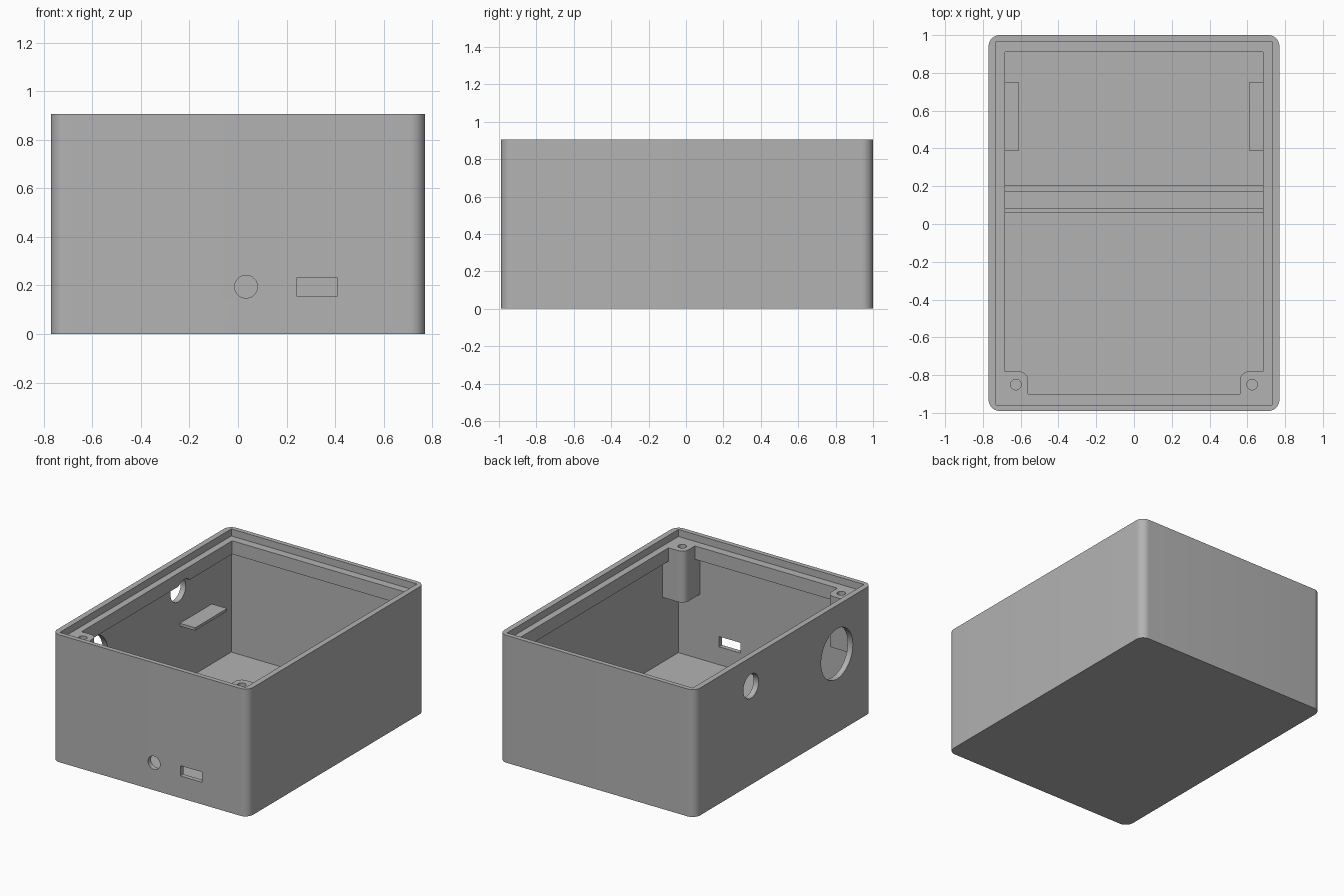
import bpy, bmesh, math
from mathutils import Matrix

if "Cube" in bpy.data.objects:
    bpy.data.objects.remove(bpy.data.objects["Cube"])

grey = bpy.data.materials.new("plain grey")
grey.diffuse_color = (0.45, 0.45, 0.45, 1)
grey.use_nodes = True
grey.node_tree.nodes["Principled BSDF"].inputs["Base Color"].default_value = grey.diffuse_color


def finish(name, bm):
    bmesh.ops.recalc_face_normals(bm, faces=bm.faces)
    me = bpy.data.meshes.new(name)
    bm.to_mesh(me)
    bm.free()
    me.materials.append(grey)
    ob = bpy.data.objects.new(name, me)
    bpy.context.collection.objects.link(ob)
    return ob


def block(name, x, y, z, radius=0, corner=None):
    """Box from ranges; optionally round its upright edges (all, or only the given corner)."""
    bm = bmesh.new()
    bmesh.ops.create_cube(bm, size=1)
    for v in bm.verts:
        v.co = [r[0] if c < 0 else r[1] for r, c in zip((x, y, z), v.co)]
    if radius:
        def chosen(e):
            a, b = e.verts
            upright = (a.co - b.co).xy.length < 1e-6
            return upright and (corner is None or
                                (abs(a.co.x - corner[0]) < 1e-5 and abs(a.co.y - corner[1]) < 1e-5))
        bmesh.ops.bevel(bm, geom=[e for e in bm.edges if chosen(e)], offset=radius,
                        offset_type='OFFSET', segments=10, profile=0.5, affect='EDGES')
    return finish(name, bm)


def rod(name, centre, radius, length, axis):
    rot = {'X': Matrix.Rotation(math.pi / 2, 4, 'Y'),
           'Y': Matrix.Rotation(math.pi / 2, 4, 'X'), 'Z': Matrix()}[axis]
    bm = bmesh.new()
    bmesh.ops.create_cone(bm, cap_ends=True, segments=48, radius1=radius, radius2=radius,
                          depth=length, matrix=Matrix.Translation(centre) @ rot)
    return finish(name, bm)


def combine(ob, tool, operation):
    """Apply a boolean and remove the tool."""
    mod = ob.modifiers.new("boolean", 'BOOLEAN')
    mod.operation, mod.object, mod.solver = operation, tool, 'EXACT'
    bpy.context.view_layer.objects.active = ob
    bpy.ops.object.modifier_apply(modifier=mod.name)
    bpy.data.objects.remove(tool)


WALL_X, WALL_Y = (-0.73, 0.73), (-0.957, 0.967)
OPEN_X, OPEN_Y = (-0.683, 0.683), (-0.90, 0.91)
LEDGE_TOP = 0.855

# Hollow case with thin walls and rounded upright corners
case = block("case", (-0.77, 0.77), (-0.99, 1.0), (0, 0.905), 0.06)
combine(case, block("cavity", WALL_X, WALL_Y, (0.03, 1.2)), 'DIFFERENCE')

# Lid ledge running around the inside
ledge = block("lid_ledge", (-0.735, 0.735), (-0.962, 0.972), (0.76, LEDGE_TOP))
combine(ledge, block("opening", OPEN_X, OPEN_Y, (0.5, 1.2)), 'DIFFERENCE')

# Screw posts in the two front corners, with screw holes
for s in (-1, 1):
    post = block("screw_post", sorted((s * 0.735, s * 0.56)), (-0.962, -0.78),
                 (0.49, LEDGE_TOP), 0.05, (s * 0.56, -0.78))
    combine(ledge, post, 'UNION')
for s in (-1, 1):
    combine(ledge, rod("screw_hole", (s * 0.625, -0.85, LEDGE_TOP), 0.028, 0.5, 'Z'), 'DIFFERENCE')

# Two round openings in the left wall
for y, z, r in ((0.37, 0.70, 0.086), (-0.595, 0.56, 0.178)):
    for ob in (case, ledge):
        combine(ob, rod("side_opening", (-0.73, y, z), r, 0.16, 'X'), 'DIFFERENCE')

# Round and rectangular openings in the front wall
combine(case, rod("button_opening", (0.033, -0.97, 0.195), 0.047, 0.2, 'Y'), 'DIFFERENCE')
combine(case, block("socket_opening", (0.24, 0.41), (-1.1, -0.9), (0.157, 0.23), ), 'DIFFERENCE')

# Small shelves on the side walls
for s, side in ((-1, "left"), (1, "right")):
    block(side + "_shelf", sorted((s * 0.735, s * 0.61)), (0.39, 0.75), (0.435, 0.455))

# Low ribs across the floor
for name, y in (("front_rib", (0.06, 0.085)), ("back_rib", (0.17, 0.205))):
    block(name, (-0.735, 0.735), y, (0.025, 0.12))

# Smooth the curves, keep the edges crisp
bpy.ops.object.select_all(action='DESELECT')
for ob in (case, ledge):
    ob.select_set(True)
bpy.context.view_layer.objects.active = case
bpy.ops.object.shade_smooth_by_angle(angle=math.radians(30))
